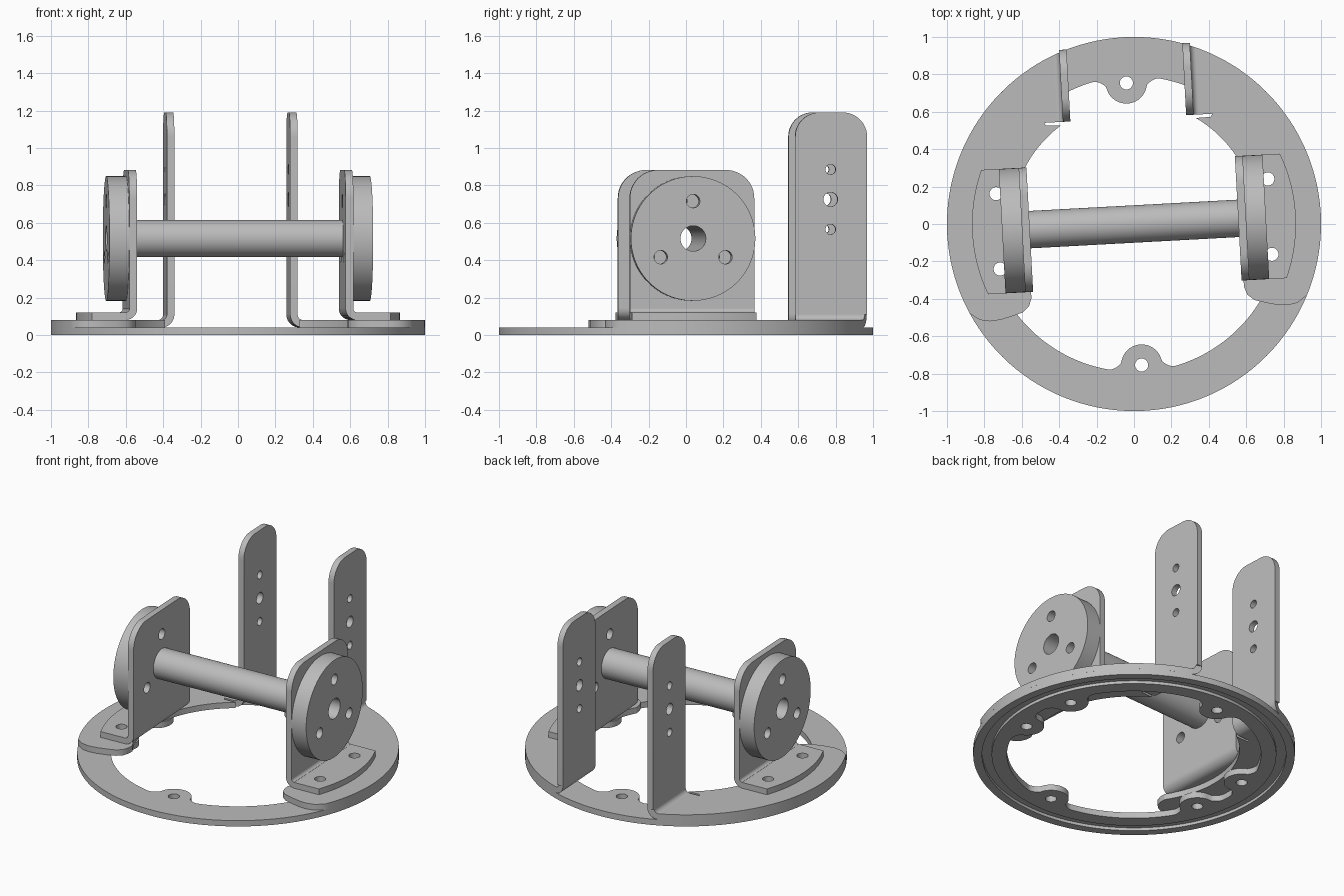
import bpy, bmesh
from math import sin, cos, asin, acos, atan2, sqrt, radians, degrees, pi
from mathutils import Matrix, Vector

if "Cube" in bpy.data.objects:
    bpy.data.objects.remove(bpy.data.objects["Cube"])

metal = bpy.data.materials.new("brushed grey metal")
metal.use_nodes = True
metal.diffuse_color = (0.5, 0.5, 0.5, 1)
metal.node_tree.nodes["Principled BSDF"].inputs["Base Color"].default_value = (0.5, 0.5, 0.5, 1)

TURN = Matrix.Rotation(radians(3.1), 4, 'Z')   # whole assembly sits slightly turned
MIRROR = Matrix.Scale(-1, 4, (1, 0, 0))
FLAT = Matrix.Identity(4)
ALONG_X = Matrix(((0, 0, 1, 0), (1, 0, 0, 0), (0, 1, 0, 0), (0, 0, 0, 1)))  # outline in y, z
ALONG_Y = Matrix(((0, 1, 0, 0), (0, 0, 1, 0), (1, 0, 0, 0), (0, 0, 0, 1)))  # outline in z, x


def arc(cx, cy, r, a0, a1, n):
    """Points on an arc, angles in degrees."""
    angles = [radians(a0 + (a1 - a0) * i / n) for i in range(n + 1)]
    return [(cx + r * cos(a), cy + r * sin(a)) for a in angles]


def circle(cx, cy, r, n=32):
    return arc(cx, cy, r, 0, 360, n)[:-1]


def slab(outlines, low, high, frame=FLAT):
    """Extrude closed outlines (first outer, then holes) from low to high."""
    curve = bpy.data.curves.new("outline", 'CURVE')
    curve.dimensions = '2D'
    curve.fill_mode = 'BOTH'
    curve.extrude = (high - low) / 2
    for points in outlines:
        spline = curve.splines.new('POLY')
        spline.points.add(len(points) - 1)
        for p, (u, v) in zip(spline.points, points):
            p.co = (u, v, 0, 1)
        spline.use_cyclic_u = True
    helper = bpy.data.objects.new("outline", curve)
    bpy.context.collection.objects.link(helper)
    graph = bpy.context.evaluated_depsgraph_get()
    mesh = bpy.data.meshes.new_from_object(helper.evaluated_get(graph))
    bpy.data.objects.remove(helper)
    bm = bmesh.new()
    bm.from_mesh(mesh)
    bpy.data.meshes.remove(mesh)
    bmesh.ops.remove_doubles(bm, verts=bm.verts, dist=0.00001)
    bmesh.ops.transform(bm, verts=bm.verts, matrix=frame @ Matrix.Translation((0, 0, (low + high) / 2)))
    bmesh.ops.recalc_face_normals(bm, faces=bm.faces)
    return bm


def make(name, parts, mirrored=False):
    """Join bmesh parts into one finished object."""
    mesh = bpy.data.meshes.new(name)
    joined = bmesh.new()
    for bm in parts:
        temp = bpy.data.meshes.new("temp")
        bm.to_mesh(temp)
        joined.from_mesh(temp)
        bpy.data.meshes.remove(temp)
    bmesh.ops.transform(joined, verts=joined.verts, matrix=TURN @ MIRROR if mirrored else TURN)
    if mirrored:
        bmesh.ops.reverse_faces(joined, faces=joined.faces)
    joined.to_mesh(mesh)
    joined.free()
    mesh.materials.clear()
    mesh.materials.append(metal)
    for poly in mesh.polygons:
        poly.material_index = 0
    obj = bpy.data.objects.new(name, mesh)
    bpy.context.collection.objects.link(obj)
    return obj


def make_pair(name, parts):
    return [make("left_" + name, parts), make("right_" + name, parts, True)]


def upright(y0, y1, z0, z1, corner):
    """Plate outline with two rounded top corners."""
    return ([(y0, z0), (y1, z0)] + arc(y1 - corner, z1 - corner, corner, 0, 90, 12)
            + arc(y0 + corner, z1 - corner, corner, 90, 180, 12))


def bend(x, z, inner, outer, y0, y1):
    """Quarter bend joining a flat sheet to an upright one."""
    profile = arc(z, x, outer, 180, 270, 10) + arc(z, x, inner, 270, 180, 10)
    return slab([profile], y0, y1, ALONG_Y)


# Base ring: inner edge carries six rounded screw tabs
TAB_R, TAB = 0.755, 0.11
TAB_ANGLES = [90, 270, 15.5, -15.5, 164.5, 195.5]
tab_half = degrees(asin(TAB / TAB_R))


def inner_radius(angle):
    d = min(abs((angle - t + 180) % 360 - 180) for t in TAB_ANGLES)
    if d <= tab_half:
        a = radians(d)
        return TAB_R * cos(a) - sqrt(max(0, TAB ** 2 - (TAB_R * sin(a)) ** 2))
    t = min(1, (d - tab_half) / 5)
    return 0.79 - 0.043 * (1 - t) ** 2


inner_edge = [(inner_radius(a / 2) * cos(radians(a / 2)), inner_radius(a / 2) * sin(radians(a / 2)))
              for a in range(720)]
screws = [(TAB_R * cos(radians(t)), TAB_R * sin(radians(t))) for t in TAB_ANGLES]
ring = make("base_ring", [slab([circle(0, 0, 1, 128), inner_edge]
                               + [circle(x, y, 0.035) for x, y in screws], 0, 0.04)])

# Groove under the ring
groove = make("groove_cutter", [slab([circle(0, 0, 0.945, 128), circle(0, 0, 0.885, 128)], -0.02, 0.02)])
groove.hide_render = True
cut = ring.modifiers.new("groove", 'BOOLEAN')
cut.operation = 'DIFFERENCE'
cut.solver = 'EXACT'
cut.object = groove
bpy.context.view_layer.update()
cut_mesh = bpy.data.meshes.new_from_object(ring.evaluated_get(bpy.context.evaluated_depsgraph_get()))
ring.modifiers.clear()
ring.data = cut_mesh
bpy.data.objects.remove(groove)
parts = [ring]

side_holes = [circle(x, y, 0.035) for x, y in screws if x > 0.5]

# Upper plates, each folded up into a tall tab
plate_edge = (arc(0, 0, 1, -25.5, degrees(acos(0.38)), 48)
              + [(0.38, 0.566), (0.45, 0.566), (0.44, 0.55), (0.36, 0.548)]
              + arc(0, 0, 0.656, degrees(atan2(0.548, 0.36)) - 1, -30, 40)
              + [(0.57, -0.37), (0.585, -0.41), (0.62, -0.44), (0.676, -0.457), (0.74, -0.473),
                 (0.796, -0.478), (0.85, -0.468)])
fold = bend(0.38, 0.11, 0.03, 0.07, 0.566, 0.95)
for v in fold.verts:
    if v.co.y > 0.9:
        v.co.y = sqrt(1 - v.co.x ** 2)
tab_holes = [circle(0.755, z, r) for z, r in ((0.565, 0.027), (0.725, 0.038), (0.885, 0.027))]
tall_tab = slab([upright(0.566, 0.951, 0.11, 1.19, 0.13)] + tab_holes, 0.31, 0.35, ALONG_X)
parts += make_pair("folded_plate", [slab([plate_edge] + side_holes, 0.04, 0.08), fold, tall_tab])

# Angle brackets carrying the axle
AXLE_Z, BORE = 0.516, 0.068
bolt_holes = [circle(0.2 * cos(radians(a)), AXLE_Z + 0.2 * sin(radians(a)), 0.036) for a in (90, 210, 330)]
bore = circle(0, AXLE_Z, BORE, 48)
foot_angle = degrees(asin(0.333 / 0.866))
foot = slab([[(0.62, -0.333)] + arc(0, 0, 0.866, -foot_angle, foot_angle, 24) + [(0.62, 0.333)]]
            + side_holes, 0.08, 0.12)
wall = slab([upright(-0.333, 0.333, 0.142, 0.882, 0.15), bore] + bolt_holes, 0.558, 0.6, ALONG_X)
parts += make_pair("axle_bracket", [foot, bend(0.62, 0.142, 0.021, 0.062, -0.333, 0.333), wall])

# Round flanges outside the brackets
parts += make_pair("flange_disc", [slab([circle(0, AXLE_Z, 0.333, 96), bore] + bolt_holes,
                                        0.6, 0.706, ALONG_X)])

# Hollow axle tube
parts.append(make("axle_tube", [slab([circle(0, AXLE_Z, 0.1, 64), bore], -0.558, 0.558, ALONG_X)]))

bpy.ops.object.select_all(action='DESELECT')
for obj in parts:
    obj.select_set(True)
bpy.context.view_layer.objects.active = ring
bpy.ops.object.shade_smooth_by_angle(angle=radians(30))
